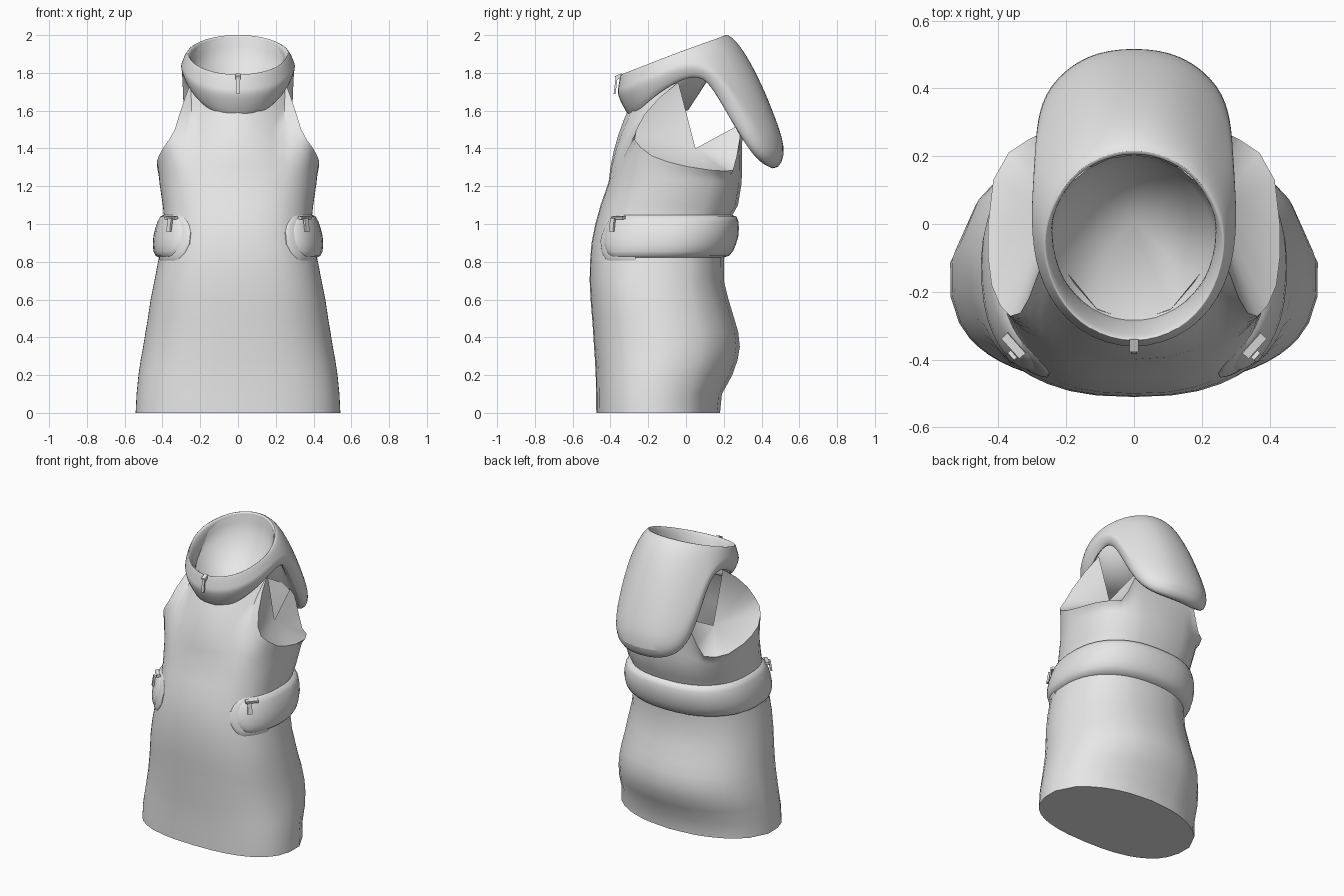
import bpy, bmesh, math
from mathutils import Vector

start_cube = bpy.data.objects.get("Cube")
if start_cube:
    bpy.data.objects.remove(start_cube, do_unlink=True)

grey = bpy.data.materials.new("grey cloth")
grey.use_nodes = True
grey.diffuse_color = (0.8, 0.8, 0.8, 1)
grey.node_tree.nodes["Principled BSDF"].inputs["Base Color"].default_value = (0.8, 0.8, 0.8, 1)


def finish(name, bm, angle):
    bmesh.ops.recalc_face_normals(bm, faces=bm.faces[:])
    mesh = bpy.data.meshes.new(name)
    bm.to_mesh(mesh)
    bm.free()
    obj = bpy.data.objects.new(name, mesh)
    bpy.context.collection.objects.link(obj)
    mesh.materials.append(grey)
    bpy.ops.object.select_all(action='DESELECT')
    bpy.context.view_layer.objects.active = obj
    obj.select_set(True)
    bpy.ops.object.shade_smooth_by_angle(angle=math.radians(angle))
    return obj


def loft(name, loops, angle=40, closed=False, start_cap=True, end_cap=True, apex=None):
    """Skin a list of equal closed loops; an apex closes the last one by a fan."""
    bm = bmesh.new()
    rings = [[bm.verts.new(p) for p in loop] for loop in loops]
    count = len(rings[0])
    pairs = list(zip(rings, rings[1:]))
    if closed:
        pairs.append((rings[-1], rings[0]))
    for low, high in pairs:
        for i in range(count):
            j = (i + 1) % count
            bm.faces.new((low[i], low[j], high[j], high[i]))
    if start_cap:
        bm.faces.new(rings[0])
    if apex:
        tip = bm.verts.new(apex)
        for i in range(count):
            bm.faces.new((rings[-1][i], rings[-1][(i + 1) % count], tip))
    elif end_cap:
        bm.faces.new(rings[-1])
    return finish(name, bm, angle)


def mirrored(half):
    """Complete a front-to-back half list across the middle plane."""
    return half + [Vector((-p.x, p.y, p.z)) for p in reversed(half[1:-1])]


# Dress outline: height, half width, front y, back y
OUTLINE = [
    (0, .545, -.475, .18), (.1, .54, -.476, .19), (.2, .53, -.478, .245),
    (.28, .518, -.482, .273), (.35, .505, -.487, .285), (.43, .492, -.492, .276),
    (.5, .48, -.497, .255), (.6, .465, -.505, .225), (.7, .445, -.51, .2),
    (.8, .425, -.508, .2), (.9, .405, -.5, .2), (1, .39, -.48, .22),
    (1.1, .4, -.452, .275), (1.22, .418, -.41, .295)]


def spow(value, power):
    return math.copysign(abs(value) ** power, value)


def section(z, degrees, out=0.0):
    """Point on the cross-section of the dress: boxy in front, rounder behind the hips."""
    for low, high in zip(OUTLINE, OUTLINE[1:]):
        if z <= high[0]:
            break
    t = (z - low[0]) / (high[0] - low[0])
    width, front, back = (a + (b - a) * t for a, b in zip(low[1:], high[1:]))
    a = math.radians(degrees)
    power = .8
    if math.sin(a) > 0:
        power = 1 - .2 * min(max((z - .5) / .7, 0), 1)
    return Vector(((width + out) * spow(math.cos(a), power),
                   (front + back) / 2 + ((back - front) / 2 + out) * spow(math.sin(a), power), z))


# Dress: skirt and bodice, with the neck and arm edge running front to back
EDGE = [
    (-90, 0, -.29, 1.64), (-80, .11, -.25, 1.66), (-70, .2, -.14, 1.71),
    (-60, .25, -.04, 1.75), (-54, .28, -.14, 1.67), (-48, .31, -.22, 1.58),
    (-42, .335, -.263, 1.5), (-36, .365, -.272, 1.445), (-30, .395, -.24, 1.405),
    (-21, .42, -.18, 1.36), (-8, .43, -.1, 1.33), (6, .43, 0, 1.305),
    (28, .415, .13, 1.285), (40, .37, .21, 1.28), (50, .31, .25, 1.285),
    (56, .27, .27, 1.36), (64, .235, .285, 1.45), (72, .2, .29, 1.53), (90, 0, .3, 1.53)]

loops = [mirrored([section(row[0], e[0]) for e in EDGE]) for row in OUTLINE]
for step in range(1, 6):
    t = step / 5
    half = []
    for degrees, *top in EDGE:
        top, base = Vector(top), section(OUTLINE[-1][0], degrees)
        bend = base.lerp(top, .15)
        bend.z = (base.z + top.z) / 2
        half.append(base.lerp(bend, t).lerp(bend.lerp(top, t), t))
    loops.append(mirrored(half))
loft("dress", loops, end_cap=False)

# Panels filling the arm openings, from the shoulder point round to the back edge
for label, side in (("left", 1), ("right", -1)):
    bm = bmesh.new()
    inner = bm.verts.new((side * .24, .05, 1.4))
    rim_verts = [bm.verts.new((side * x, y, z)) for _, x, y, z in EDGE[3:-1]]
    for first, second in zip(rim_verts, rim_verts[1:]):
        bm.faces.new((inner, first, second))
    finish(label + "_arm_panel", bm, 80)

# Hood: rim angle, outer bulge point, lower edge point, front to back
HOOD = [
    (-90, (0, -.385, 1.67), (0, -.28, 1.49)),
    (-60, (.18, -.325, 1.69), (.15, -.25, 1.55)),
    (-32, (.285, -.18, 1.76), (.25, -.13, 1.67)),
    (-5, (.31, -.02, 1.83), (.27, 0, 1.75)),
    (12, (.305, .1, 1.83), (.27, .1, 1.76)),
    (28, (.3, .21, 1.74), (.27, .17, 1.66)),
    (45, (.295, .32, 1.54), (.27, .27, 1.46)),
    (58, (.265, .43, 1.38), (.24, .36, 1.3)),
    (74, (.15, .535, 1.35), (.13, .42, 1.235)),
    (90, (0, .555, 1.35), (0, .44, 1.23))]


def inward(p, scale, drop=0.0):
    return Vector((p.x * scale, -.07 + (p.y + .07) * scale, p.z - drop))


profiles, rims = [], []
for degrees, outer, lower in HOOD:
    a = math.radians(degrees)
    rim = Vector((.267 * math.cos(a), -.07 + .285 * math.sin(a), 1.9 + .11 * math.sin(a)))
    outer, lower = Vector(outer), Vector(lower)
    bend = rim.lerp(outer, .4) + Vector((0, 0, .29 * (outer - rim).length))
    curve = [rim.lerp(bend, t).lerp(bend.lerp(outer, t), t) for t in (0, .15, .35, .6, .8, 1)]
    profiles.append([inward(rim, .94, .02)] + curve + [lower, inward(lower.lerp(rim, .45), .88)])
    rims.append(rim)
around = [mirrored([p[k] for p in profiles]) for k in range(len(profiles[0]))]
hood = loft("hood", around, angle=60, closed=True, start_cap=False, end_cap=False)
hood.modifiers.new("soft cloth", 'SUBSURF').levels = 2
hood.modifiers["soft cloth"].render_levels = 2

# Funnel-shaped lining that closes the hood opening
lining = [mirrored([inward(rim, scale, drop) for rim in rims])
          for scale, drop in ((.965, .025), (.94, .07), (.9, .14))]
loft("hood_lining", lining, angle=60, start_cap=False, apex=(0, .01, 1.6))


# Waist roll and the flat borders at its front ends
def band(name, start, stop, middle, height, thick, grow, both_ends, flip=False):
    loops = []
    steps = 48
    for i in range(steps + 1):
        # closer spacing near the ends keeps them round
        t = (1 - math.cos(math.pi * i / steps)) / 2
        a = start + (stop - start) * t
        gap = min(a - start, stop - a) if both_ends else a - start
        ease = min(gap / 16, 1)
        k = max(.3, math.sqrt(1 - (1 - ease) ** 2))
        depth = (thick + grow * min(gap / 100, 1)) * k
        ring = []
        for j in range(16):
            v = math.tau * j / 16
            side = math.cos(v)
            p = section(middle + height * k * math.sin(v), a, side * (depth if side > 0 else .02))
            ring.append(Vector((-p.x, p.y, p.z)) if flip else p)
        loops.append(ring)
    loft(name, loops, angle=50)


band("waist_roll", -50, 230, .935, .112, .025, .045, True)
for label, flip in (("left", False), ("right", True)):
    band(label + "_pocket_border", -56, -14, .927, .12, .014, 0, False, flip)


# Zip sliders and pulls
def block(name, centre, size, turn=0.0, tilt=0.0):
    bm = bmesh.new()
    bmesh.ops.create_cube(bm, size=1)
    for v in bm.verts:
        v.co = Vector(v.co[i] * size[i] for i in range(3))
    obj = finish(name, bm, 30)
    obj.location = centre
    obj.rotation_euler = (tilt, 0, turn)


block("neck_zip_slider", (0, -.355, 1.78), (.026, .04, .022), tilt=.4)
block("neck_zip_pull", (0, -.373, 1.73), (.018, .01, .085), tilt=-.12)
for label, side in (("left", 1), ("right", -1)):
    spot = section(1.0, -36, .03)
    spot.x *= side
    turn = side * math.radians(48)
    block(label + "_zip_pull", spot + Vector((side * .008, -.012, -.005)), (.028, .012, .07), turn, -.15)
    block(label + "_zip_slider", spot + Vector((0, .02, .033)), (.08, .025, .016), turn, .2)
